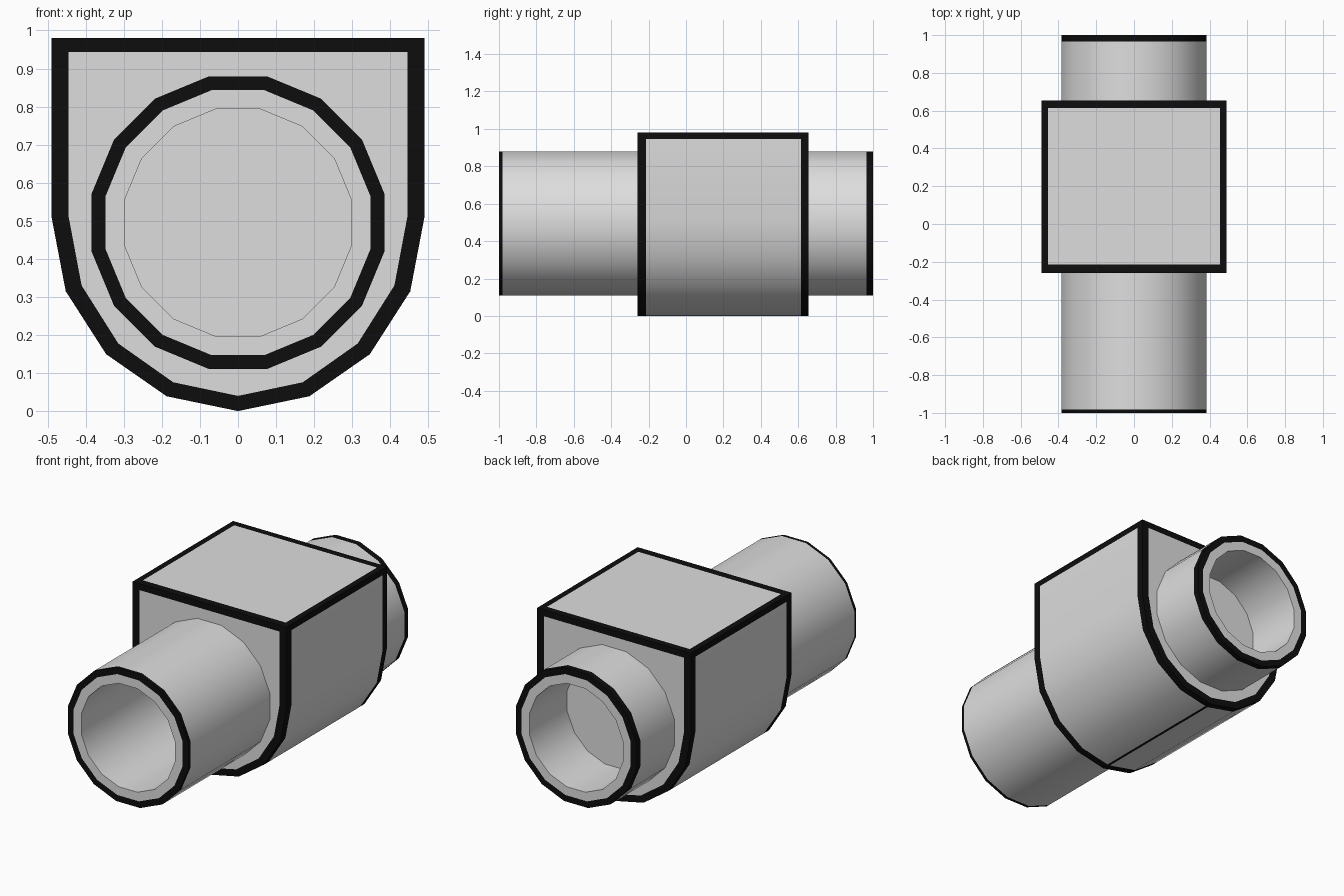
import bpy, bmesh, math

if "Cube" in bpy.data.objects:
    bpy.data.objects.remove(bpy.data.objects["Cube"])


def make_mat(name, v):
    m = bpy.data.materials.new(name)
    m.diffuse_color = (v, v, v, 1)
    m.use_nodes = True
    m.node_tree.nodes["Principled BSDF"].inputs["Base Color"].default_value = m.diffuse_color
    return m


MATS = [make_mat("light grey", 0.73), make_mat("outline black", 0.004)]


def loft(name, rings, is_black, cap=False, closed=False):
    """Skin a list of point rings; is_black(band, a, b) picks the outline colour."""
    bm = bmesh.new()
    vr = [[bm.verts.new(p) for p in ring] for ring in rings]
    n = len(rings[0])
    for i in range(len(vr) if closed else len(vr) - 1):
        r, s = vr[i], vr[(i + 1) % len(vr)]
        for j in range(n):
            k = (j + 1) % n
            f = bm.faces.new((r[j], r[k], s[k], s[j]))
            f.material_index = int(is_black(i, r[j].co, r[k].co))
    if cap:
        bm.faces.new(vr[0])
        bm.faces.new(vr[-1])
    bmesh.ops.recalc_face_normals(bm, faces=bm.faces)
    me = bpy.data.meshes.new(name)
    bm.to_mesh(me)
    bm.free()
    for m in MATS:
        me.materials.append(m)
    ob = bpy.data.objects.new(name, me)
    bpy.context.collection.objects.link(ob)
    bpy.ops.object.select_all(action='DESELECT')
    ob.select_set(True)
    bpy.context.view_layer.objects.active = ob
    bpy.ops.object.shade_smooth_by_angle(angle=math.radians(30))
    return ob


# Body: square top, round bottom, outlined along its edges and keel
W, ZC, TOP = 0.49, 0.51, 0.98
arc = [(W * math.cos(math.radians(22.5 * i)), ZC - ZC * math.sin(math.radians(22.5 * i)))
       for i in range(9)]
keel = [(0.008, 0.0016), (0, 0), (-0.008, 0.0016)]
top = [(-W, 0.945), (-W, TOP), (-0.455, TOP), (0.455, TOP), (W, TOP), (W, 0.945)]
profile = arc[:4] + keel + arc[5:] + top


def ring(y, sx=1.0, sz=1.0):
    return [(x * sx, y, ZC + (z - ZC) * sz) for x, z in profile]


def body_black(i, a, b):
    m = (a + b) / 2
    edge = abs(m.x) > 0.46 and m.z > 0.945
    return i != 2 or edge or (abs(m.x) < 0.02 and m.z < 0.1)


Y0, Y1 = -0.26, 0.655
loft("body", [ring(Y0, 0.908, 0.922), ring(Y0), ring(Y0 + 0.045), ring(Y1 - 0.04),
              ring(Y1), ring(Y1, 0.908, 0.922)], body_black, cap=True)


# Pipes: hollow 16-sided tubes with a black outer rim, floored by the body face
def circle(r, y):
    return [(r * math.cos(math.pi * (2 * i + 1) / 16), y,
             0.495 + r * math.sin(math.pi * (2 * i + 1) / 16)) for i in range(16)]


def pipe(name, base, end, band):
    s = math.copysign(1, end)
    inside = base - s * 0.02
    loft(name, [circle(0.392, inside), circle(0.392, end - s * band), circle(0.392, end),
                circle(0.355, end), circle(0.304, end), circle(0.304, inside)],
         lambda i, a, b: i in (1, 2), closed=True)


pipe("front_pipe", Y0, -1, 0.018)
pipe("back_pipe", Y1, 1, 0.035)
